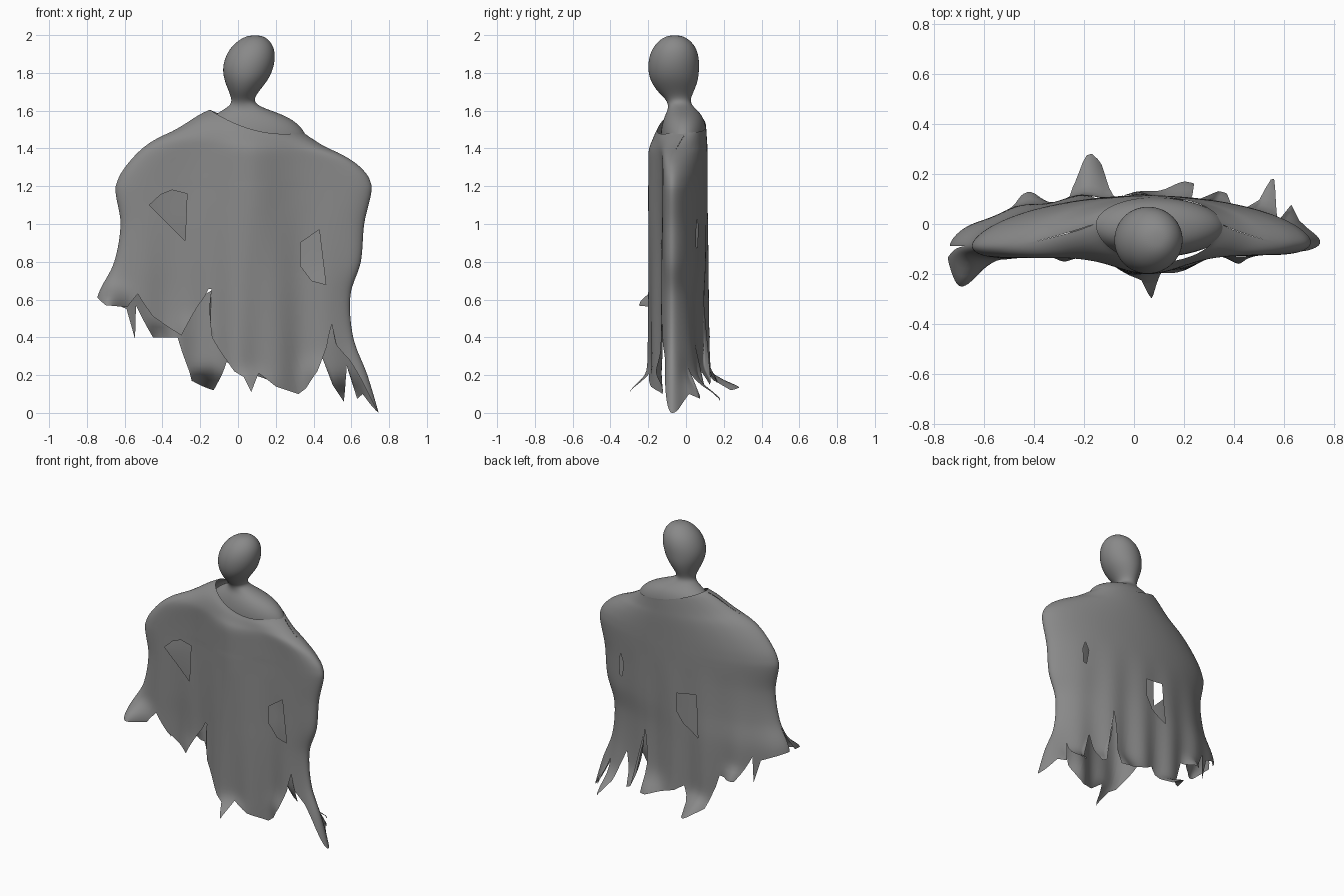
import bpy, bmesh, math
from mathutils import Vector

if "Cube" in bpy.data.objects:
    bpy.data.objects.remove(bpy.data.objects["Cube"])

# Cloak levels from neckline to ground: left edge (x, z), right edge (x, z)
LEFT = [(-.15, 1.605), (-.21, 1.575), (-.33, 1.5), (-.47, 1.43), (-.58, 1.325), (-.648, 1.2),
        (-.622, 1.0), (-.655, .8), (-.735, .62), (-.735, .4), (-.72, .2), (-.7, 0)]
RIGHT = [(.345, 1.485), (.38, 1.46), (.46, 1.41), (.565, 1.36), (.655, 1.295), (.708, 1.2),
         (.668, 1.0), (.65, .8), (.595, .62), (.61, .4), (.685, .2), (.745, 0)]

# Ragged hems (x, z), left to right; the first and last points are the shared side edges
HEM = {
    -1: [(-.73, .61), (-.68, .57), (-.58, .56), (-.53, .63), (-.45, .51), (-.30, .41), (-.18, .61),
         (-.178, .66), (-.14, .655), (-.138, .40), (-.02, .22), (.03, .19), (.07, .11), (.11, .21),
         (.2, .14), (.32, .10), (.36, .13), (.42, .22), (.47, .35), (.497, .47), (.52, .36),
         (.59, .28), (.745, 0)],
    1: [(-.73, .61), (-.66, .58), (-.59, .55), (-.57, .48), (-.545, .39), (-.54, .57), (-.45, .40),
        (-.32, .40), (-.24, .17), (-.11, .12), (-.06, .27), (0, .23), (.2, .16), (.24, .16),
        (.25, .58), (.27, .2), (.37, .15), (.42, .36), (.45, .22), (.56, .06), (.575, .25),
        (.585, .04), (.66, .10), (.745, 0)]}

# Torn holes (x, z)
HOLES = {
    -1: [[(-.47, 1.1), (-.41, 1.155), (-.35, 1.18), (-.27, 1.16), (-.28, .91)],
         [(.33, .9), (.43, .97), (.465, .68), (.39, .7), (.33, .78)]],
    1: [[(-.01, .9), (-.15, .92), (-.17, .63), (-.06, .7), (-.01, .78)],
        [(.435, .97), (.46, 1.03), (.475, .98), (.47, .88), (.45, .87)]]}

# Flared tips: x, z, dx, dy, radius
FLARE = {
    -1: [(.07, .1, 0, -.11, .08), (-.67, .57, -.02, -.12, .08), (.43, .2, 0, -.03, .08),
         (-.25, .42, 0, -.02, .08)],
    1: [(-.16, .10, -.03, .22, .08), (.18, .14, 0, .07, .1), (.56, .06, 0, .14, .09),
        (.36, .15, 0, .05, .07), (-.42, .4, 0, .05, .06)]}


def curve(pts, v):
    """Smooth curve through evenly spaced points."""
    n = len(pts) - 1
    i = min(int(v), n - 1)
    t = v - i
    a, b, c, d = (Vector(pts[max(0, min(n, k))]) for k in (i - 1, i, i + 1, i + 2))
    return .5 * (2 * b + (c - a) * t + (2 * a - 5 * b + 4 * c - d) * t**2 + (3 * b - a - 3 * c + d) * t**3)


def level_at(z):
    lo, hi = 5.0, 11.0
    for _ in range(30):
        m = (lo + hi) / 2
        lo, hi = (m, hi) if curve(LEFT, m).y > z else (lo, m)
    return lo


def cloak_point(side, u, v):
    l, r = curve(LEFT, v), curve(RIGHT, v)
    x, z = l.lerp(r, u)
    w = 2 * u - 1
    top = max(0, 1 - v / 3.5)
    top = top * top * (3 - 2 * top)
    end = max(0, 1 - w * w)
    z -= .05 * end * top * (1 if side < 0 else .5)
    rnd = math.sqrt(max(0, 1 - abs(w)**6))
    low = max(0, min(1, (1.1 - z) / .9))
    if side < 0:
        body = -(.035 + .035 * w * w) * rnd - .085 * math.exp(-((x - .06) / .2)**2)
        neck = -.152 * math.sqrt(end)
    else:
        body = .07 * rnd + .125 * end
        neck = .106 * math.sqrt(end)
    y = (body - .088 + .015 * u) * (1 - top) + neck * top
    y += .014 * low * math.sin(x * 26 + side) * end**.5          # hanging folds
    for fx, fz, dx, dy, rad in FLARE[side]:
        g = math.exp(-((x - fx)**2 + (z - fz)**2) / rad**2)
        g *= min(1, end * 6)                                     # keep the shared side edge closed
        if side < 0 and fx < -.6:
            g = math.exp(-((x - fx)**2 + (z - fz)**2) / rad**2)
        x, y = x + dx * g, y + dy * g
    return x, y, z


def inside(x, z, poly):
    hit = False
    for (ax, az), (bx, bz) in zip(poly, poly[1:] + poly[:1]):
        if (az > z) != (bz > z) and x < ax + (z - az) * (bx - ax) / (bz - az):
            hit = not hit
    return hit


def cut_hole(bm, poly):
    xs, zs = zip(*poly)

    def near():
        out = []
        for f in bm.faces:
            c = f.calc_center_median()
            if min(xs) - .03 < c.x < max(xs) + .03 and min(zs) - .03 < c.z < max(zs) + .03:
                out.append(f)
        return out
    for (ax, az), (bx, bz) in zip(poly, poly[1:] + poly[:1]):
        fs = near()
        geom = fs + list({e for f in fs for e in f.edges}) + list({v for f in fs for v in f.verts})
        bmesh.ops.bisect_plane(bm, geom=geom, plane_co=(ax, 0, az), plane_no=(bz - az, 0, ax - bx))
    dead = []
    for f in near():
        c = f.calc_center_median()
        if inside(c.x, c.z, poly):
            dead.append(f)
    bmesh.ops.delete(bm, geom=dead, context='FACES')


def cloak_sheet(side, rows=88, cols=110):
    hem = []
    for x, z in HEM[side]:
        v = level_at(z)
        xl, xr = curve(LEFT, v).x, curve(RIGHT, v).x
        hem.append(((x - xl) / (xr - xl), v))
    hem[0], hem[-1] = (0, hem[0][1]), (1, hem[-1][1])
    us = sorted({.5 - .5 * math.cos(math.pi * i / cols) for i in range(cols + 1)} | {h[0] for h in hem})
    bm = bmesh.new()
    grid = []
    for u in us:
        u = max(0, min(1, u))
        vh = hem[-1][1]
        for (a, va), (b, vb) in zip(hem, hem[1:]):
            if a <= u <= b:
                vh = va + (vb - va) * (u - a) / max(b - a, 1e-9)
                break
        col = []
        for j in range(rows + 1):
            v = 11 * j / rows
            past = j and 11 * (j - 1) / rows >= vh        # below the hem: reuse the hem vertex
            col.append(col[-1] if past else bm.verts.new(cloak_point(side, u, min(v, vh))))
        grid.append(col)
    for a, b in zip(grid, grid[1:]):
        for j in range(rows):
            ring = list(dict.fromkeys((a[j], b[j], b[j + 1], a[j + 1])))
            if len(ring) > 2:
                bm.faces.new(ring)
    for poly in HOLES[side]:
        cut_hole(bm, poly)
    return bm


grey = bpy.data.materials.new("dark_grey")
grey.diffuse_color = (.25, .25, .25, 1)
grey.use_nodes = True
grey.node_tree.nodes["Principled BSDF"].inputs["Base Color"].default_value = grey.diffuse_color


def finish(bm, name):
    bmesh.ops.recalc_face_normals(bm, faces=bm.faces)
    for f in bm.faces:
        f.smooth = True
    me = bpy.data.meshes.new(name)
    bm.to_mesh(me)
    bm.free()
    me.materials.append(grey)
    ob = bpy.data.objects.new(name, me)
    bpy.context.collection.objects.link(ob)
    return ob


# Ragged cloak: front and back sheets joined at the sides, shoulders relaxed
cloak = bmesh.new()
for side in (-1, 1):
    sheet = cloak_sheet(side)
    tmp = bpy.data.meshes.new("sheet")
    sheet.to_mesh(tmp)
    sheet.free()
    cloak.from_mesh(tmp)
    bpy.data.meshes.remove(tmp)
bmesh.ops.remove_doubles(cloak, verts=cloak.verts, dist=.0004)
for _ in range(12):
    bmesh.ops.smooth_vert(cloak, verts=[v for v in cloak.verts if v.co.z > 1.2 and not v.is_boundary],
                          factor=.5, use_axis_x=True, use_axis_y=True, use_axis_z=True)
finish(cloak, "ragged_cloak")

# Head, neck and shoulders: lofted rings (cx, cy, z, rx, ry)
RINGS = [(.09, -.06, 1.999, .025, .025), (.087, -.06, 1.985, .068, .068), (.077, -.061, 1.94, .114, .113),
         (.064, -.064, 1.88, .134, .134), (.052, -.066, 1.82, .135, .136), (.043, -.063, 1.76, .116, .128),
         (.03, -.055, 1.70, .078, .096), (.025, -.042, 1.66, .058, .064), (.03, -.032, 1.63, .068, .062),
         (.045, -.018, 1.60, .13, .08), (.065, -.012, 1.565, .21, .105), (.08, -.012, 1.5, .274, .122),
         (.055, -.014, 1.42, .32, .122)]
bm = bmesh.new()
N = 32
loops = [[bm.verts.new((cx + rx * math.cos(math.tau * i / N), cy + ry * math.sin(math.tau * i / N), z))
          for i in range(N)] for cx, cy, z, rx, ry in RINGS]
for a, b in zip(loops, loops[1:]):
    for i in range(N):
        bm.faces.new((a[i], b[i], b[(i + 1) % N], a[(i + 1) % N]))
bm.faces.new(loops[0])
bust = finish(bm, "head_and_shoulders")
smooth = bust.modifiers.new("smooth", 'SUBSURF')
smooth.levels = smooth.render_levels = 2
